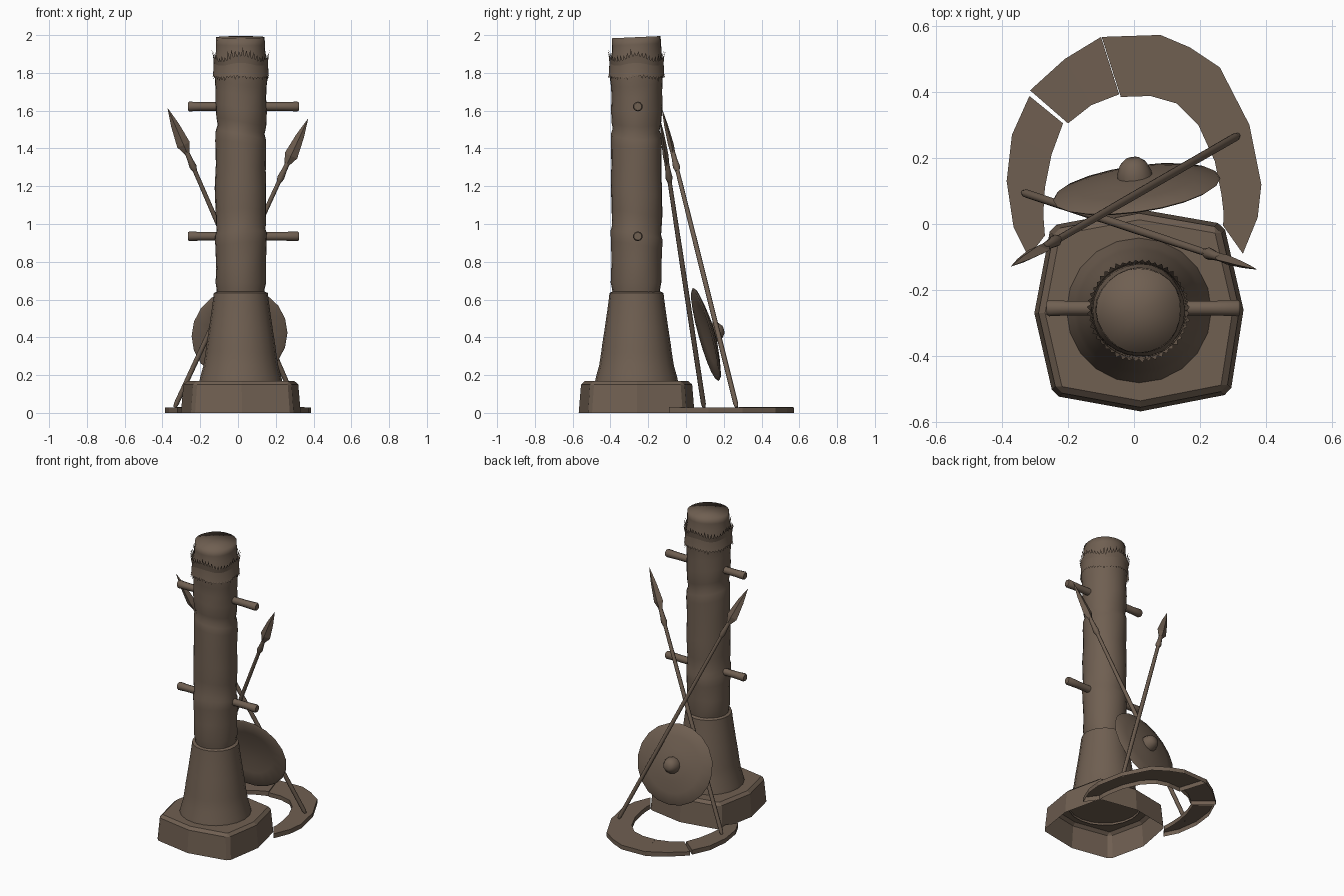
import bpy, bmesh, math, random
from mathutils import Vector, Matrix

if "Cube" in bpy.data.objects:
    bpy.data.objects.remove(bpy.data.objects["Cube"])

random.seed(4)
CX, CY = 0.015, -0.262          # pole axis

mat = bpy.data.materials.new("weathered brown")
mat.diffuse_color = (0.16, 0.115, 0.083, 1)
mat.use_nodes = True
mat.node_tree.nodes["Principled BSDF"].inputs["Base Color"].default_value = mat.diffuse_color


def finish(name, verts, faces, smooth=None, fix=True):
    me = bpy.data.meshes.new(name)
    me.from_pydata([tuple(v) for v in verts], [], faces)
    if fix:
        bm = bmesh.new()
        bm.from_mesh(me)
        bmesh.ops.recalc_face_normals(bm, faces=bm.faces)
        bm.to_mesh(me)
        bm.free()
    me.materials.append(mat)
    ob = bpy.data.objects.new(name, me)
    bpy.context.collection.objects.link(ob)
    if smooth == "all":
        for p in me.polygons:
            p.use_smooth = True
    elif smooth:
        bpy.ops.object.select_all(action='DESELECT')
        ob.select_set(True)
        bpy.context.view_layer.objects.active = ob
        bpy.ops.object.shade_smooth_by_angle(angle=math.radians(smooth))
    return ob


def loft(name, rings, m, seg=20, bottom=True, top=True, smooth=None, warp=None):
    """Stack elliptical rings (rx, ry, h) in the local frame m."""
    verts, faces = [], []
    for rx, ry, h in rings:
        for i in range(seg):
            a = 2 * math.pi * i / seg
            p = Vector((rx * math.cos(a), ry * math.sin(a), h))
            if warp:
                p = warp(p, a)
            verts.append(m @ p)
    for k in range(len(rings) - 1):
        for i in range(seg):
            j = (i + 1) % seg
            faces.append((k * seg + i, k * seg + j, (k + 1) * seg + j, (k + 1) * seg + i))
    n = len(rings) - 1
    for use, k in ((bottom, 0), (top, n)):
        if use:
            c = sum(verts[k * seg:(k + 1) * seg], Vector()) / seg
            verts.append(c)
            ci = len(verts) - 1
            for i in range(seg):
                a, b = k * seg + i, k * seg + (i + 1) % seg
                faces.append((ci, b, a) if k == 0 else (ci, a, b))
    return finish(name, verts, faces, smooth)


def frame(origin, axis):
    """Local z along axis, local x close to world x."""
    d = Vector(axis).normalized()
    u = Vector((0, 1, 0)).cross(d)
    if u.length < 0.4:
        u = Vector((1, 0, 0)) - d * d.x
    u.normalize()
    v = d.cross(u)
    r = Matrix((u, v, d)).transposed().to_4x4()
    return Matrix.Translation(origin) @ r


axis = Matrix.Translation((CX, CY, 0))

# Plinth: irregular eight-sided block, open underneath
outline = [(-0.302, -0.27), (-0.245, -0.52), (0.02, -0.568), (0.292, -0.515),
           (0.332, -0.26), (0.272, 0.0), (0.015, 0.045), (-0.252, -0.005)]
verts, faces = [], []
for s, z in ((1, 0), (0.955, 0.168)):
    verts += [(CX + (x - CX) * s, CY + (y - CY) * s, z) for x, y in outline]
for i in range(8):
    j = (i + 1) % 8
    faces.append((i, j, 8 + j, 8 + i))
faces.append(tuple(range(8, 16)))
plinth = finish("plinth", verts, faces)
bev = plinth.modifiers.new("worn edges", 'BEVEL')
bev.width = 0.018
bev.segments = 1
bev.limit_method = 'ANGLE'
bev.angle_limit = math.radians(30)

# Flared foot of the pole
foot = [(0.222, 0.155), (0.215, 0.19), (0.198, 0.25), (0.187, 0.32), (0.182, 0.36),
        (0.168, 0.45), (0.155, 0.54), (0.147, 0.60), (0.143, 0.635), (0.12, 0.645)]
loft("pole_foot", [(r, r * 1.0, z) for r, z in foot], axis, 20, False, False, 40)


# Hide-wrapped pole with slanted creases
def wrinkle(p, a):
    r = 1 + 0.012 * math.sin(3 * a + 9 * p.z) + 0.008 * math.sin(5 * a - 23 * p.z)
    if 0.7 < p.z < 1.85:
        p.z += 0.025 * math.sin(a + 3 * p.z)
    if p.z > 1.93:
        p.z += 0.045 * p.y
    return Vector((p.x * r, p.y * r, p.z))


pole = [(0.125, 0.63), (0.127, 0.655), (0.134, 0.69), (0.132, 0.78), (0.135, 0.88),
        (0.138, 0.94), (0.130, 0.965), (0.134, 1.06), (0.136, 1.18), (0.132, 1.30),
        (0.135, 1.42), (0.133, 1.47), (0.124, 1.50), (0.132, 1.54), (0.136, 1.62),
        (0.134, 1.69), (0.137, 1.75), (0.142, 1.79), (0.140, 1.87), (0.131, 1.91),
        (0.130, 1.95), (0.128, 1.989)]
loft("pole", [(r, r, z) for r, z in pole], axis, 24, False, True, "all", wrinkle)


# Ragged fur bands: strips with a jagged free edge
def fringe(name, r0, z0, r1, z1, length, direction, wave):
    n = 96
    verts, faces = [], []
    for i in range(n):
        a = 2 * math.pi * i / n
        base = z1 + wave * math.cos(4 * a)
        tooth = random.uniform(0.4, 1.0) * length if i % 2 else 0.0
        flare = r1 + tooth * 0.25
        for r, z in ((r0, z0), (r1, base), (flare, base + direction * tooth)):
            verts.append((CX + r * math.cos(a), CY + r * math.sin(a), z))
    for i in range(n):
        j = (i + 1) % n
        for k in (0, 1):
            q = (i * 3 + k, j * 3 + k, j * 3 + k + 1, i * 3 + k + 1)
            faces.append(q if direction > 0 else q[::-1])
    return finish(name, verts, faces, "all", False)


fringe("upper_fur_fringe", 0.138, 1.80, 0.147, 1.872, 0.05, 1, 0.016)
fringe("lower_fur_fringe", 0.143, 1.86, 0.147, 1.785, 0.025, -1, 0.006)

# Cross pegs through the pole
for label, z in (("lower", 0.935), ("upper", 1.622)):
    for side, x0, x1 in (("left", -0.05, -0.265), ("right", 0.05, 0.322)):
        length = abs(x1 - x0)
        m = frame((x0, -0.255, z), (x1 - x0, 0, 0))
        rings = [(0.023, 0.023, 0), (0.023, 0.023, length * 0.7),
                 (0.026, 0.026, length - 0.008), (0.021, 0.021, length)]
        loft(f"{label}_{side}_peg", rings, m, 10, True, True, 40)


# Crossed spears leaning on the pole
def spear(name, butt, tip):
    butt, tip = Vector(butt), Vector(tip)
    L = (tip - butt).length
    m = frame(butt, tip - butt)
    loft(name + "_shaft", [(0.008, 0.008, 0), (0.013, 0.013, 0.02), (0.013, 0.013, L * 0.5),
                           (0.011, 0.011, L - 0.34)], m, 8, True, True, 50)
    loft(name + "_socket", [(0.012, 0.012, L - 0.37), (0.019, 0.019, L - 0.345),
                            (0.014, 0.014, L - 0.30), (0.012, 0.012, L - 0.25)], m, 8, True, True, 50)
    loft(name + "_head", [(0.012, 0.012, L - 0.27), (0.036, 0.015, L - 0.215),
                          (0.022, 0.010, L - 0.10), (0.001, 0.001, L)], m, 4)


spear("spear_a", (-0.335, 0.095, 0.03), (0.37, -0.137, 1.555))
spear("spear_b", (0.315, 0.268, 0.03), (-0.372, -0.128, 1.612))

# Round shield with a central boss
m = frame((0.008, 0.105, 0.415), (-0.135, 0.955, 0.265))
dish = [(0.06, 0.018), (0.16, 0.006), (0.245, -0.006), (0.256, 0.0), (0.25, 0.006),
        (0.18, 0.022), (0.10, 0.036), (0.05, 0.042)]
loft("shield", [(r, r, h) for r, h in dish], m, 20, True, True, 40)
boss = [(0.054, 0.032), (0.052, 0.055), (0.040, 0.082), (0.022, 0.097)]
loft("shield_boss", [(r, r, h) for r, h in boss], m, 12, False, True, 50)


# Broken horseshoe kerb on the ground, open underneath
def kerb(name, outer, inner, z_start, z_end):
    n = len(outer)
    verts, faces = [], []
    for i, (o, q) in enumerate(zip(outer, inner)):
        z = z_start + (z_end - z_start) * i / (n - 1)
        verts += [(*o, 0), (*o, z), (*q, z), (*q, 0)]
    for i in range(n - 1):
        a, b = i * 4, i * 4 + 4
        for k in range(3):
            faces.append((a + k, b + k, b + k + 1, a + k + 1))
    faces += [(0, 1, 2, 3), tuple(n * 4 - 4 + k for k in (3, 2, 1, 0))]
    return finish(name, verts, faces)


kerb("kerb_left",
     [(-.32, -.10), (-.365, -.01), (-.386, .13), (-.37, .27), (-.317, .388)],
     [(-.27, -.035), (-.275, .03), (-.27, .11), (-.25, .21), (-.215, .305)], 0.028, 0.030)
kerb("kerb_back",
     [(-.315, .405), (-.21, .50), (-.10, .567)],
     [(-.20, .305), (-.13, .36), (-.045, .393)], 0.026, 0.031)
kerb("kerb_right",
     [(-.098, .567), (.08, .573), (.17, .535), (.26, .475), (.35, .30), (.386, .12), (.375, .02), (.33, -.09)],
     [(-.04, .385), (.05, .388), (.13, .365), (.195, .30), (.245, .19), (.265, .09), (.272, .03), (.27, -.005)],
     0.028, 0.030)
